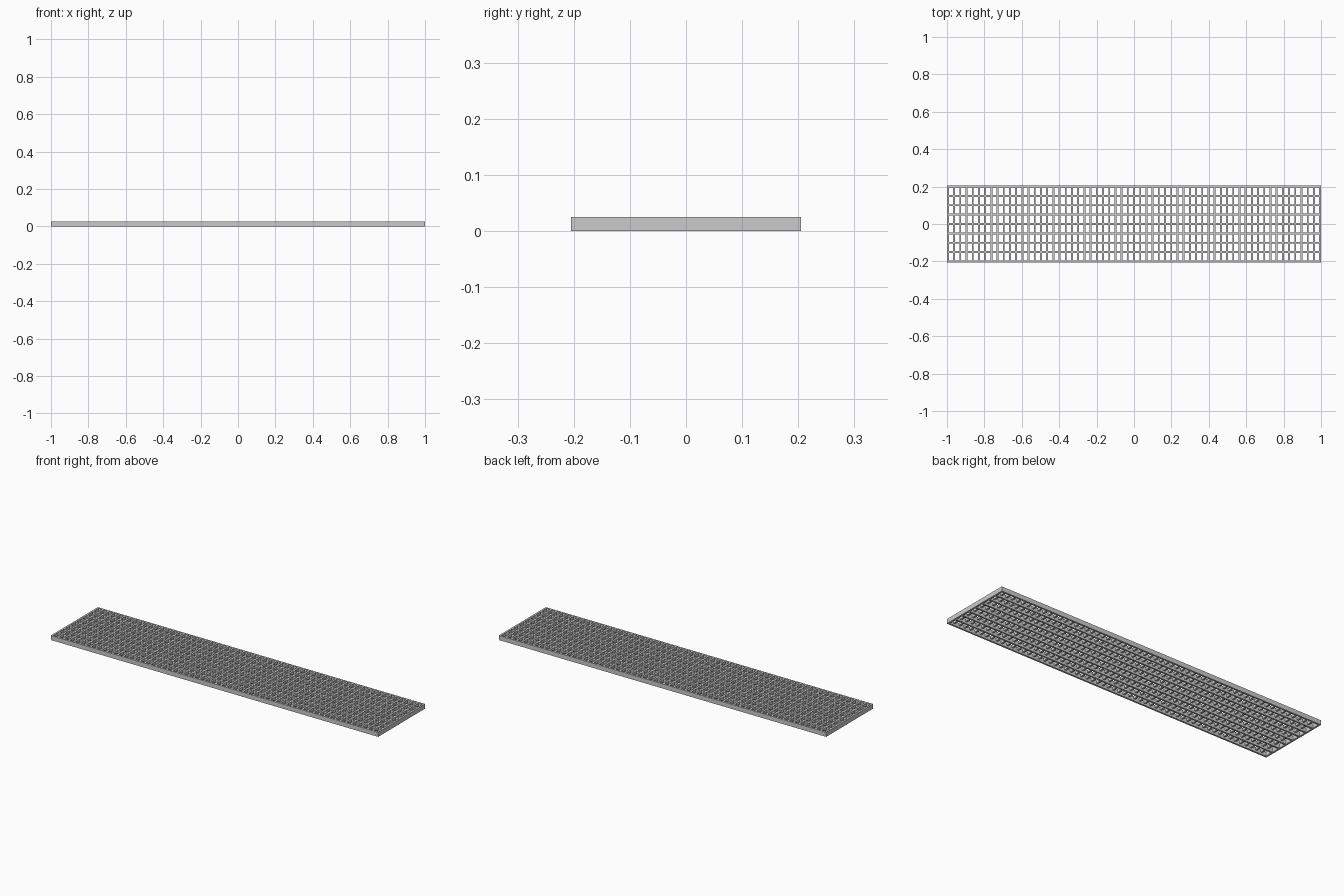
import bpy, bmesh
from mathutils import Matrix, Vector

if "Cube" in bpy.data.objects:
    bpy.data.objects.remove(bpy.data.objects["Cube"])

L, W, H, T = 2.0, 0.41, 0.025, 0.01   # length, width, height, bar thickness


def add_box(bm, centre, size):
    m = Matrix.Translation(Vector(centre)) @ Matrix.Diagonal((*size, 1))
    bmesh.ops.create_cube(bm, size=1, matrix=m)


def bars(name, boxes):
    bm = bmesh.new()
    for centre, size in boxes:
        add_box(bm, centre, size)
    me = bpy.data.meshes.new(name)
    bm.to_mesh(me)
    bm.free()
    bpy.context.collection.objects.link(bpy.data.objects.new(name, me))


# Outer frame: two long rails and two end rails between them
bars("side_rails", [((0, s * 0.2, H / 2), (L, T, H)) for s in (-1, 1)])
bars("end_rails", [((s * (L - T) / 2, 0, H / 2), (T, W - 2 * T, H)) for s in (-1, 1)])

# Long bearing bars, full depth
bars("bearing_bars", [((0, i * 0.05, H / 2), (L - 2 * T, T, H)) for i in range(-3, 4)])

# Short cross bars, flush with the top
n = 60
step = (L - T) / n
ch = 0.015
bars("cross_bars", [(((i - n / 2) * step, 0, H - ch / 2), (T, W - 2 * T, ch))
                    for i in range(1, n)])
